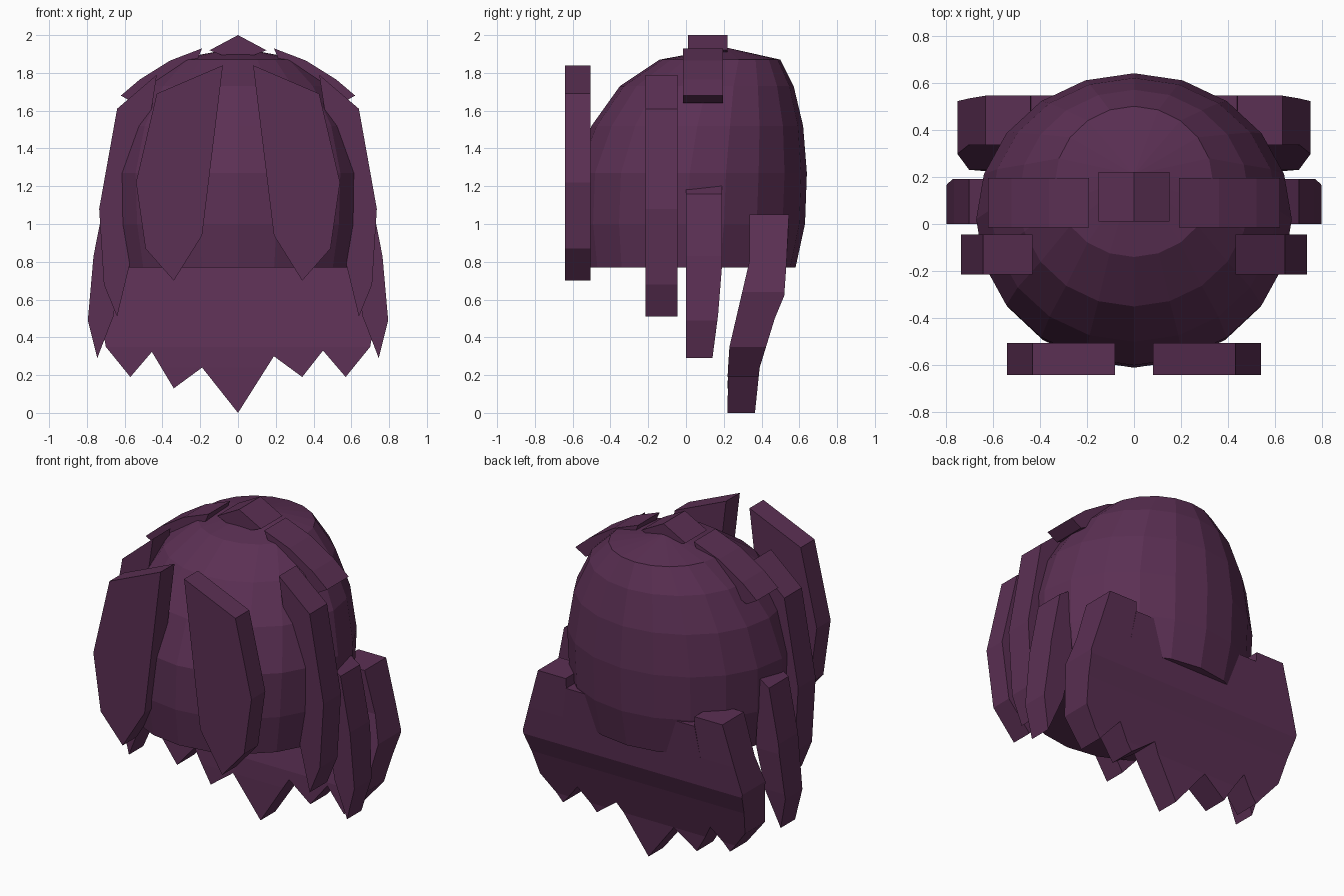
import bpy, bmesh, math

if "Cube" in bpy.data.objects:
    bpy.data.objects.remove(bpy.data.objects["Cube"])

plum = bpy.data.materials.new("plum hair")
plum.diffuse_color = (0.105, 0.029, 0.088, 1)
plum.use_nodes = True
plum.node_tree.nodes["Principled BSDF"].inputs["Base Color"].default_value = plum.diffuse_color


def finish(bm, name):
    bmesh.ops.recalc_face_normals(bm, faces=bm.faces)
    me = bpy.data.meshes.new(name)
    bm.to_mesh(me)
    bm.free()
    me.materials.append(plum)
    ob = bpy.data.objects.new(name, me)
    bpy.context.collection.objects.link(ob)
    return ob


def interp(table, z):
    # piecewise linear lookup, table sorted by rising z
    if z <= table[0][0]:
        return table[0][1]
    for (z0, a), (z1, b) in zip(table, table[1:]):
        if z <= z1:
            return a + (b - a) * (z - z0) / (z1 - z0)
    return table[-1][1]


def lock(name, profile, front, back, cuts=(), side=1):
    """Flat lock of hair: x-z profile, with front and back y given by height."""
    bm = bmesh.new()
    f = bm.faces.new([bm.verts.new((side * x, 0, z)) for x, z in profile])
    ext = bmesh.ops.extrude_face_region(bm, geom=[f])
    for v in ext["geom"]:
        if isinstance(v, bmesh.types.BMVert):
            v.co.y = 1
    for c in cuts:
        bmesh.ops.bisect_plane(bm, geom=bm.verts[:] + bm.edges[:] + bm.faces[:],
                               plane_co=(0, 0, c), plane_no=(0, 0, 1))
    for v in bm.verts:
        v.co.y = interp(back if v.co.y > 0.5 else front, v.co.z)
    return finish(bm, name)


# Cap: rings leaning backwards (z, centre y, x radius, y radius)
rings = [(0.77, 0.0, 0.62, 0.58), (1.0, 0.01, 0.66, 0.62), (1.27, 0.02, 0.67, 0.62),
         (1.52, 0.06, 0.61, 0.56), (1.73, 0.11, 0.49, 0.46), (1.87, 0.18, 0.335, 0.32)]
N = 20
bm = bmesh.new()
loops = []
for z, cy, rx, ry in rings:
    loops.append([bm.verts.new((rx * math.sin(2 * math.pi * i / N),
                                cy + ry * math.cos(2 * math.pi * i / N), z)) for i in range(N)])
for a, b in zip(loops, loops[1:]):
    for i in range(N):
        j = (i + 1) % N
        bm.faces.new((a[i], a[j], b[j], b[i]))
crown = bm.verts.new((0, 0.21, 1.935))
for i in range(N):
    bm.faces.new((loops[-1][i], loops[-1][(i + 1) % N], crown))
bm.faces.new(loops[0])
finish(bm, "hair_cap")

# Locks repeated on both sides
for side, tag in ((1, "right"), (-1, "left")):
    lock("fringe_" + tag,
         [(0.08, 1.84), (0.43, 1.69), (0.54, 1.22), (0.49, 0.87), (0.34, 0.70), (0.19, 0.94)],
         [(0, -0.64)], [(0, -0.505)], side=side)
    lock("temple_lock_" + tag,
         [(0.43, 1.79), (0.64, 1.61), (0.735, 1.08), (0.71, 0.68), (0.64, 0.51),
          (0.57, 0.80), (0.52, 1.2)],
         [(0, -0.215)], [(0, -0.045)], side=side)
    lock("ear_lock_" + tag,
         [(0.64, 1.2), (0.70, 1.16), (0.765, 0.83), (0.795, 0.49), (0.745, 0.29),
          (0.66, 0.51), (0.61, 0.8)],
         [(0, 0.0)], [(0.3, 0.14), (0.52, 0.17), (0.77, 0.19)], cuts=(0.52, 0.77), side=side)
    lock("crown_tuft_" + tag,
         [(0.19, 1.93), (0.36, 1.865), (0.52, 1.765), (0.62, 1.68), (0.55, 1.64),
          (0.30, 1.76), (0.22, 1.86)],
         [(0, -0.015)], [(0, 0.195)], side=side)

# Back hair leans forward towards its tips
front = [(0.2, 0.22), (0.35, 0.23), (0.8, 0.335)]
back = [(0.0, 0.365), (0.24, 0.39), (0.5, 0.47), (0.62, 0.52), (0.98, 0.545)]
bends = (0.24, 0.35, 0.5, 0.62, 0.8)
for side, tag in ((1, "right"), (-1, "left")):
    lock("back_lock_" + tag,
         [(0.44, 1.05), (0.63, 1.05), (0.75, 0.64), (0.70, 0.35), (0.57, 0.19), (0.45, 0.33),
          (0.42, 0.6)],
         front, back, bends, side)
lock("back_panel",
     [(-0.44, 0.99), (0.44, 0.99), (0.50, 0.62), (0.45, 0.33), (0.34, 0.19), (0.19, 0.30),
      (0, 0.0), (-0.19, 0.24), (-0.34, 0.13), (-0.46, 0.33), (-0.50, 0.62)],
     front, back, bends)

# Peak on top
lock("top_peak", [(-0.15, 1.92), (0, 2.0), (0.15, 1.92), (0, 1.86)], [(0, 0.01)], [(0, 0.22)])
